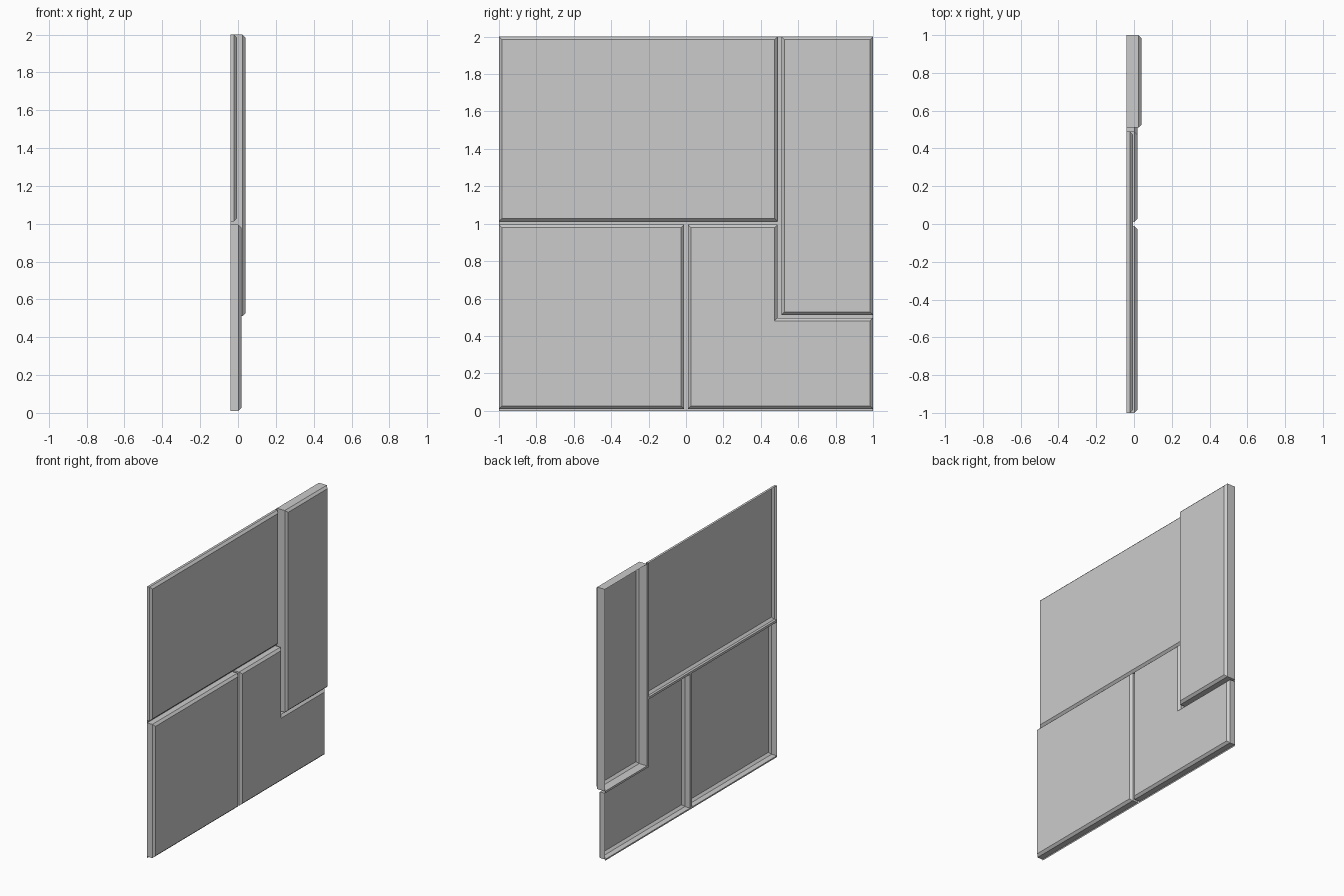
import bpy

if "Cube" in bpy.data.objects:
    bpy.data.objects.remove(bpy.data.objects["Cube"])

BACK = -0.04     # plane of the joints and of the open back
BEVEL = 0.016    # chamfer around every slab front


def make_mesh(name, verts, faces):
    mesh = bpy.data.meshes.new(name)
    mesh.from_pydata(verts, [], faces)
    mesh.update()
    obj = bpy.data.objects.new(name, mesh)
    bpy.context.collection.objects.link(obj)
    return obj


def inset(outline, d):
    # Shrink a counter-clockwise right-angled outline by d
    n = len(outline)
    result = []
    for i, (y, z) in enumerate(outline):
        py, pz = outline[i - 1]
        ny, nz = outline[(i + 1) % n]
        for ay, az, by, bz in ((py, pz, y, z), (y, z, ny, nz)):
            if abs(by - ay) > abs(bz - az):
                sz = d if by > ay else -d
            else:
                sy = -d if bz > az else d
        result.append((y + sy, z + sz))
    return result


def slab(name, outline, front):
    # Open-backed shell: side walls, chamfer and front face
    n = len(outline)
    rings = [(BACK, outline), (front - BEVEL, outline), (front, inset(outline, BEVEL))]
    verts = [(x, y, z) for x, ring in rings for y, z in ring]
    faces = [(r * n + i, r * n + (i + 1) % n, (r + 1) * n + (i + 1) % n, (r + 1) * n + i)
             for r in range(2) for i in range(n)]
    faces.append(tuple(range(2 * n, 3 * n)))
    return make_mesh(name, verts, faces)


def rect(y0, y1, z0, z1):
    return [(y0, z0), (y1, z0), (y1, z1), (y0, z1)]


# Stone slabs
slab("upper_wide_slab", rect(-1, 0.49, 1.012, 2), -0.006)
slab("lower_square_slab", rect(-1, -0.01, 0.01, 0.995), 0.018)
slab("lower_l_shaped_slab",
     [(0.01, 0.01), (1, 0.01), (1, 0.497), (0.49, 0.497), (0.49, 0.995), (0.01, 0.995)], 0.018)
slab("tall_narrow_slab", rect(0.51, 1, 0.512, 2), 0.04)

# Thin joint strips between the slabs
joints = [rect(-1, 1, 0, 0.01), rect(-0.01, 0.01, 0.01, 0.995),
          rect(-1, 0.49, 0.995, 1.012), rect(0.49, 0.51, 0.497, 2),
          rect(0.51, 1, 0.497, 0.512)]
make_mesh("joint_strips", [(BACK, y, z) for q in joints for y, z in q],
          [tuple(range(4 * i, 4 * i + 4)) for i in range(len(joints))])
